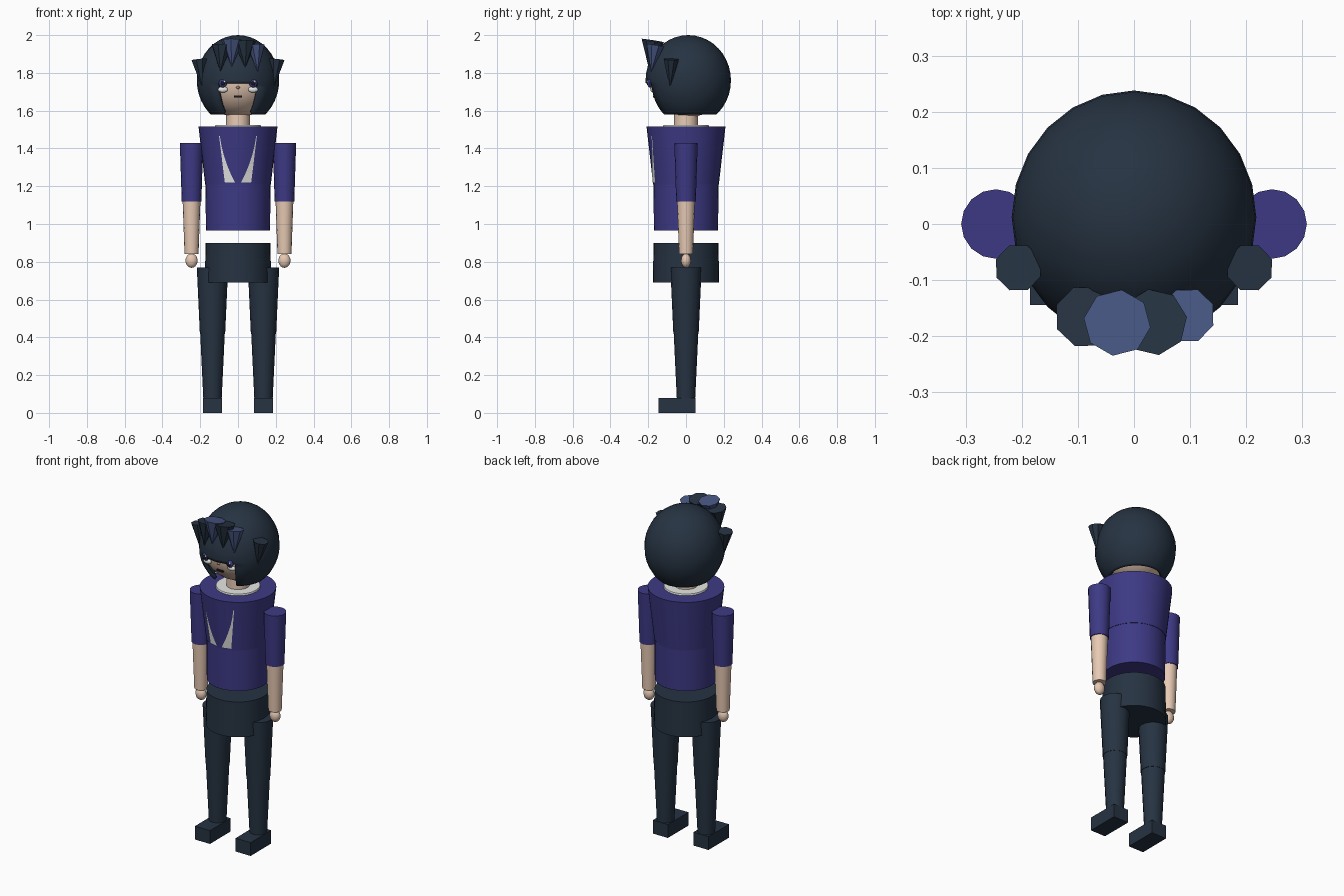
import bpy
import bmesh
from math import sqrt, atan2, radians
from mathutils import Vector

if "Cube" in bpy.data.objects:
    bpy.data.objects.remove(bpy.data.objects["Cube"], do_unlink=True)


def linear(c):
    c /= 255
    return c / 12.92 if c <= 0.04045 else ((c + 0.055) / 1.055) ** 2.4


def material(name, r, g, b):
    mat = bpy.data.materials.new(name)
    mat.use_nodes = True
    colour = (linear(r), linear(g), linear(b), 1)
    mat.diffuse_color = colour
    mat.node_tree.nodes["Principled BSDF"].inputs["Base Color"].default_value = colour
    return mat


DARK = material("dark slate", 38, 51, 66)
BLUE = material("streak blue", 70, 86, 130)
PURPLE = material("shirt purple", 61, 57, 133)
SKIN = material("skin", 232, 202, 180)
WHITE = material("off white", 232, 232, 230)
IRIS = material("iris blue", 60, 66, 150)
BLACK = material("near black", 28, 24, 30)
NOSE = material("nose tan", 170, 130, 110)


def finish(name, mat, smooth=True):
    obj = bpy.context.object
    obj.name = name
    obj.data.materials.append(mat)
    if smooth:
        bpy.ops.object.shade_smooth_by_angle(angle=radians(30))
    return obj


def taper(name, mat, low, high, r_low, r_high, sides=16, smooth=True):
    """Tapered cylinder between two points."""
    low, high = Vector(low), Vector(high)
    axis = high - low
    bpy.ops.mesh.primitive_cone_add(vertices=sides, radius1=r_low, radius2=r_high,
                                    depth=axis.length, location=(low + high) / 2)
    obj = bpy.context.object
    if abs(axis.x) + abs(axis.y) > 1e-6:
        obj.rotation_euler = axis.to_track_quat("Z", "Y").to_euler()
    return finish(name, mat, smooth)


def ball(name, mat, centre, radii, segments=16, rings=10):
    bpy.ops.mesh.primitive_uv_sphere_add(segments=segments, ring_count=rings, radius=1, location=centre)
    bpy.context.object.scale = radii
    bpy.ops.object.transform_apply(location=False, rotation=False, scale=True)
    return finish(name, mat)


def box(name, mat, centre, size):
    bpy.ops.mesh.primitive_cube_add(size=1, location=centre)
    bpy.context.object.scale = size
    return finish(name, mat, False)


# Torso, collar, neck and hips
taper("chest", PURPLE, (0, 0, 1.21), (0, 0, 1.515), 0.174, 0.209, 32)
taper("waist", PURPLE, (0, 0, 0.965), (0, 0, 1.21), 0.17, 0.172, 32)
taper("hips", DARK, (0, 0, 0.69), (0, 0, 0.9), 0.175, 0.172, 32)
taper("collar", WHITE, (0, 0, 1.505), (0, 0, 1.524), 0.125, 0.12, 24)
taper("neck", SKIN, (0, 0, 1.5), (0, 0, 1.62), 0.064, 0.062)

# Head
ball("head", SKIN, (0, 0.012, 1.76), (0.198, 0.2, 0.195), 24, 16)

# Hair shell with a flat bottom and an open face
hair = ball("hair", DARK, (0, 0.012, 1.76), (0.218, 0.226, 0.24), 24, 20)
bm = bmesh.new()
bm.from_mesh(hair.data)
for height, trim in ((-0.18, True), (-0.017, False)):
    bmesh.ops.bisect_plane(bm, geom=bm.verts[:] + bm.edges[:] + bm.faces[:],
                           plane_co=(0, 0, height), plane_no=(0, 0, 1), clear_inner=trim)
opening = []
for face in bm.faces:
    c = face.calc_center_median()
    if c.z < -0.017 and abs(atan2(c.x, -c.y)) < radians(30):
        opening.append(face)
bmesh.ops.delete(bm, geom=opening, context="FACES")
bm.to_mesh(hair.data)
bm.free()
shell = hair.modifiers.new("thickness", "SOLIDIFY")
shell.thickness = 0.02
shell.offset = -1

# Fringe spikes
fringe = (
    ("fringe_right", DARK, -0.085, -0.165, 1.945, 0.057),
    ("fringe_middle_right", BLUE, -0.03, -0.176, 1.972, 0.06),
    ("fringe_middle_left", DARK, 0.035, -0.175, 1.965, 0.06),
    ("fringe_left", BLUE, 0.095, -0.163, 1.945, 0.05),
)
for name, mat, x, y, z, r in fringe:
    taper(name, mat, (x * 1.1, y - 0.022, z - 0.14), (x, y, z), 0, r, 8, False)


def lapel(name, side):
    """Thin shirt panel that follows the chest."""
    bm = bmesh.new()
    rows = []
    steps = 5
    for i in range(steps + 1):
        t = i / steps
        z = 1.465 - 0.245 * t
        radius = 0.174 + 0.035 * (z - 1.21) / 0.305
        row = []
        for x in (0.1 - 0.03 * t, 0.096 - 0.03 * t - 0.05 * t * t):
            row.append(bm.verts.new((side * x, -sqrt(radius ** 2 - x * x) - 0.003, z)))
        rows.append(row)
    for a, b in zip(rows, rows[1:]):
        bm.faces.new((a[0], a[1], b[1], b[0]) if side < 0 else (a[1], a[0], b[0], b[1]))
    mesh = bpy.data.meshes.new(name)
    bm.to_mesh(mesh)
    bm.free()
    obj = bpy.data.objects.new(name, mesh)
    bpy.context.collection.objects.link(obj)
    mesh.materials.append(WHITE)


# Paired parts
for label, s in (("left", 1), ("right", -1)):
    # Arm
    x = 0.246 * s
    taper(label + "_sleeve", PURPLE, (x, 0, 1.12), (x, 0, 1.43), 0.052, 0.062)
    taper(label + "_forearm", SKIN, (x, 0, 0.84), (x, 0, 1.12), 0.037, 0.047)
    ball(label + "_hand", SKIN, (x, 0, 0.806), (0.032, 0.026, 0.038))

    # Leg and shoe
    x = 0.135 * s
    taper(label + "_thigh", DARK, (x, 0, 0.42), (x, 0, 0.77), 0.067, 0.083)
    taper(label + "_shin", DARK, (x, 0, 0.06), (x, 0, 0.42), 0.048, 0.065)
    box(label + "_shoe", DARK, (x, -0.047, 0.04), (0.1, 0.195, 0.08))

    # Side hair spike
    taper(label + "_hair_spike", DARK, (0.188 * s, -0.085, 1.715), (0.206 * s, -0.078, 1.872),
          0, 0.043, 8, False)

    # Eye
    x = 0.08 * s
    ball(label + "_eye_white", WHITE, (x, -0.176, 1.712), (0.026, 0.012, 0.016))
    ball(label + "_iris", IRIS, (x, -0.192, 1.745), (0.022, 0.012, 0.022))
    ball(label + "_pupil", BLACK, (x, -0.2, 1.745), (0.012, 0.008, 0.013))
    ball(label + "_eye_glint", WHITE, (x + 0.009, -0.205, 1.754), (0.006, 0.004, 0.006))

    # Shirt panel
    lapel(label + "_lapel", s)

# Nose and mouth
ball("nose", NOSE, (0, -0.184, 1.722), (0.01, 0.008, 0.008))
box("mouth", BLACK, (0, -0.17, 1.674), (0.042, 0.012, 0.01))
